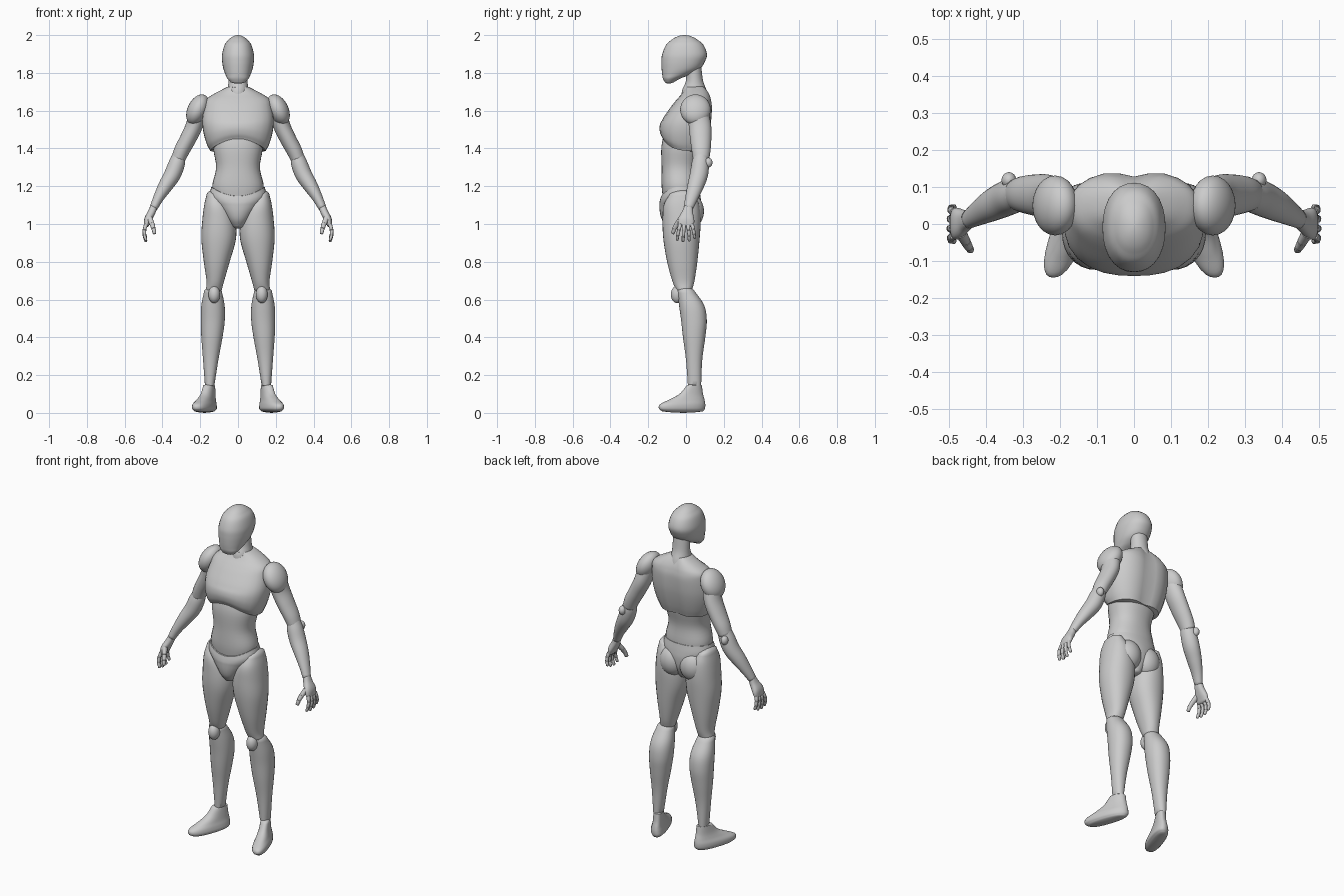
import bpy, bmesh
from math import sin, cos, pi, exp, radians
from mathutils import Vector, Matrix

cube = bpy.data.objects.get("Cube")
if cube:
    bpy.data.objects.remove(cube, do_unlink=True)

GREY = (0.6, 0.6, 0.6, 1)
grey = bpy.data.materials.new("matte grey")
grey.use_nodes = True
grey.diffuse_color = GREY
grey.node_tree.nodes["Principled BSDF"].inputs["Base Color"].default_value = GREY

SIDES = {"left_": 1, "right_": -1}


def finish(name, bm, sharp=50):
    """Turn a bmesh into a smooth shaded object."""
    bmesh.ops.recalc_face_normals(bm, faces=bm.faces)
    mesh = bpy.data.meshes.new(name)
    bm.to_mesh(mesh)
    bm.free()
    mesh.materials.append(grey)
    mesh.shade_smooth()
    mesh.set_sharp_from_angle(angle=radians(sharp))
    obj = bpy.data.objects.new(name, mesh)
    bpy.context.collection.objects.link(obj)
    return obj


def spline(rows, steps=5):
    """Smooth curve through all the rows, column by column."""
    rows = [Vector(r) for r in rows]
    ext = [rows[0] * 2 - rows[1]] + rows + [rows[-1] * 2 - rows[-2]]
    out = []
    for a, b, c, d in zip(ext, ext[1:], ext[2:], ext[3:]):
        for k in range(steps):
            t = k / steps
            out.append(b + (c - a) * t / 2 + (a * 2 - b * 5 + c * 4 - d) * t * t / 2
                       + (b * 3 - a - c * 3 + d) * t ** 3 / 2)
    return out + [rows[-1]]


def oval(centre, u, v, power=2.0, count=28):
    """One superellipse ring."""
    ring = []
    for i in range(count):
        a = 2 * pi * i / count
        c, s = cos(a), sin(a)
        size = (abs(c) ** power + abs(s) ** power) ** (-1 / power)
        ring.append(centre + u * c * size + v * s * size)
    return ring


def dome(ring, inner, height):
    """Extra rings that round off one end."""
    mid = sum(ring, Vector((0, 0, 0))) / len(ring)
    back = sum(inner, Vector((0, 0, 0))) / len(inner)
    out = (mid - back).normalized() * height
    return [[mid + (p - mid) * r + out * (1 - r * r) for p in ring]
            for r in (.8, .6, .4, .2, .05)]


def skin(name, rings, caps, bend=None, side=1):
    """Skin the rings, close both ends and optionally deform the result."""
    rings = dome(rings[0], rings[1], caps[0])[::-1] + rings + dome(rings[-1], rings[-2], caps[1])
    bm = bmesh.new()
    loops = []
    for ring in rings:
        pts = [bend(p.copy()) if bend else p for p in ring]
        loops.append([bm.verts.new((p.x * side, p.y, p.z)) for p in pts])
    for lo, hi in zip(loops, loops[1:]):
        for i in range(len(lo)):
            bm.faces.new((lo[i - 1], lo[i], hi[i], hi[i - 1]))
    bm.faces.new(loops[0])
    bm.faces.new(loops[-1])
    return finish(name, bm)


def stack(name, rows, caps=(.01, .01), power=2.2, bend=None, side=1):
    """Level rings given as z, inner x, outer x, front y, back y."""
    rings = [oval(Vector(((a + b) / 2, (f + k) / 2, z)), Vector(((b - a) / 2, 0, 0)),
                  Vector((0, (k - f) / 2, 0)), power) for z, a, b, f, k in spline(rows)]
    skin(name, rings, caps, bend, side)


def core(name, rows, **options):
    """Central part: rings given as z, half width, front y, back y."""
    stack(name, [(z, -w, w, f, k) for z, w, f, k in rows], **options)


def limb(name, rows, caps=(.01, .01), side=1, power=2.0, steps=5):
    """Rings square to a path, given as x, y, z, radius across, radius in depth."""
    path = spline(rows, steps)
    rings = []
    for i, row in enumerate(path):
        ahead, behind = path[min(i + 1, len(path) - 1)], path[max(i - 1, 0)]
        t = Vector((ahead - behind)[:3]).normalized()
        u = Vector((0, 1, 0)).cross(t).normalized()
        rings.append(oval(Vector(row[:3]), u * row[3], t.cross(u) * row[4], power))
    skin(name, rings, caps, None, side)


def blob(name, centre, radii, lean=0, side=1):
    """Ellipsoid, leaning sideways when asked."""
    bm = bmesh.new()
    bmesh.ops.create_uvsphere(bm, u_segments=28, v_segments=18, radius=1)
    x, y, z = centre
    bm.transform(Matrix.Translation((x * side, y, z)) @ Matrix.Rotation(lean * side, 4, "Y")
                 @ Matrix.Diagonal((*radii, 1)))
    finish(name, bm)


# Head and neck
core("head", [(1.75, .038, -.112, -.065), (1.77, .056, -.122, -.03), (1.79, .066, -.126, .02),
              (1.82, .077, -.129, .073), (1.86, .084, -.13, .1), (1.9, .084, -.126, .111),
              (1.95, .07, -.104, .091), (1.98, .046, -.07, .055)], caps=(.008, .02))
core("neck", [(1.66, .062, -.025, .12), (1.71, .056, -.02, .108), (1.76, .05, .0, .09),
              (1.84, .05, .0, .08)], power=2)


# Ribcage with an arched lower rim and a shallow spine groove
def shape_chest(p):
    low = min(max((1.55 - p.z) / .16, 0), 1)
    front = min(max(.3 - p.y / .1, 0), 1)
    if p.y > 0:
        p.y -= .016 * exp(-(p.x / .04) ** 2)
    p.z += .065 * low * front * max(0, 1 - (p.x / .16) ** 2)
    return p


core("chest", [(1.385, .148, -.122, .1), (1.43, .168, -.136, .115), (1.49, .184, -.14, .13),
               (1.55, .189, -.126, .14), (1.62, .18, -.08, .144), (1.66, .168, -.048, .138),
               (1.69, .125, -.022, .128), (1.725, .058, .0, .11)], power=2.4, bend=shape_chest)

# Abdomen
core("abdomen", [(1.12, .12, -.12, .06), (1.2, .136, -.129, .066), (1.3, .116, -.129, .062),
                 (1.41, .132, -.13, .085), (1.5, .12, -.11, .08)], power=2.3)


# Pelvis with a rim that dips in front
def shape_pelvis(p):
    if p.y < 0 and p.z > 1.1:
        p.z -= .05 * (p.z - 1.1) / .1 * max(0, 1 - (p.x / .14) ** 2)
    return p


core("pelvis", [(.985, .036, -.1, .04), (1.02, .062, -.126, .06), (1.06, .09, -.138, .075),
                (1.11, .13, -.141, .08), (1.15, .15, -.138, .076), (1.195, .142, -.132, .068)],
     bend=shape_pelvis)


# Feet turn outward towards the toes
def turn_foot(p):
    p.x += (.05 - p.y) * .33
    return p


for label, s in SIDES.items():
    blob(label + "buttock", (.066, .028, 1.068), (.076, .067, .088), side=s)

    # Leg
    stack(label + "thigh", [(.65, .086, .17, -.052, .032), (.7, .073, .167, -.073, .045),
                            (.8, .044, .181, -.1, .06), (.92, .011, .194, -.12, .072),
                            (1.02, .014, .189, -.124, .078), (1.1, .045, .179, -.118, .07),
                            (1.16, .095, .165, -.085, .045)], caps=(.02, .02), side=s)
    stack(label + "shin", [(.145, .125, .175, .01, .08), (.28, .104, .185, .0, .086),
                           (.4, .082, .194, -.016, .102), (.49, .07, .197, -.026, .11),
                           (.57, .071, .194, -.037, .096), (.65, .087, .178, -.047, .042)],
          caps=(.01, .025), side=s)
    blob(label + "kneecap", (.126, -.046, .627), (.031, .034, .046), side=s)
    stack(label + "foot", [(.008, .12, .19, -.125, .09), (.022, .107, .2, -.143, .1),
                           (.045, .109, .2, -.138, .102), (.07, .116, .19, -.09, .098),
                           (.1, .12, .182, -.035, .09), (.145, .123, .178, .004, .084)],
          caps=(.008, .01), power=2.4, bend=turn_foot, side=s)

    # Arm
    blob(label + "shoulder", (.213, .05, 1.605), (.054, .081, .086), lean=-.45, side=s)
    limb(label + "upper_arm", [(.212, .06, 1.6, .048, .055), (.232, .074, 1.52, .045, .059),
                               (.265, .078, 1.45, .043, .056), (.297, .08, 1.39, .041, .05),
                               (.316, .08, 1.345, .037, .043)], caps=(.01, .02), side=s)
    limb(label + "forearm", [(.312, .08, 1.365, .034, .038), (.324, .076, 1.32, .043, .046),
                             (.348, .068, 1.26, .044, .048), (.385, .05, 1.2, .038, .043),
                             (.42, .03, 1.14, .028, .034), (.447, .012, 1.085, .021, .025)],
         caps=(.02, .01), side=s)
    blob(label + "elbow", (.338, .118, 1.325), (.02, .022, .026), side=s)

    # Hand
    limb(label + "palm", [(.446, .013, 1.09, .019, .023), (.458, .008, 1.06, .02, .03),
                          (.476, .002, 1.025, .02, .042), (.486, .0, .992, .013, .042)],
         side=s, power=2.4)
    for i, finger in enumerate(("index", "middle", "ring", "little")):
        y = -.031 + .021 * i
        size = (.92, 1, .96, .8)[i]
        joints = [Vector((.487, y, .998)), Vector((.497, y * 1.25, .965)),
                  Vector((.496, y * 1.45, .934)), Vector((.487, y * 1.55, .908))]
        joints = [joints[0] + (j - joints[0]) * size for j in joints]
        for k in range(3):
            r = .0105 - .001 * k
            limb(f"{label}{finger}_finger_{k + 1}",
                 [(*joints[k], r, r), (*joints[k + 1], r * .85, r * .85)],
                 caps=(.004, .004), side=s, power=2.6, steps=2)
    thumb = [Vector((.468, -.025, 1.03)), Vector((.455, -.047, 1.0)),
             Vector((.447, -.062, .975)), Vector((.442, -.07, .95))]
    for k in range(3):
        r = .015 - .002 * k
        limb(f"{label}thumb_{k + 1}", [(*thumb[k], r, r), (*thumb[k + 1], r * .85, r * .85)],
             caps=(.004, .004), side=s, power=2.4, steps=2)
